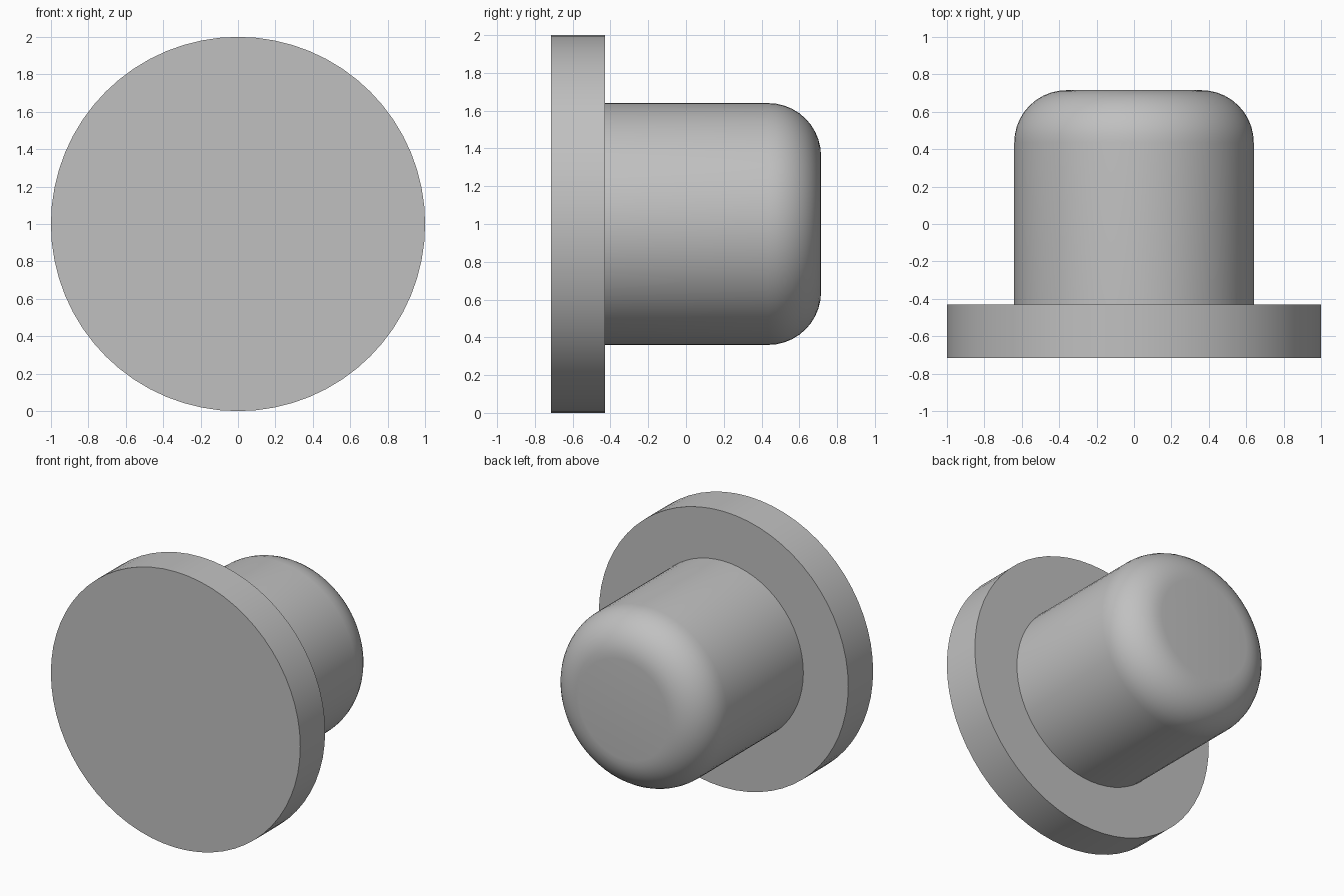
import bpy
import math
from mathutils import Matrix

cube = bpy.data.objects.get("Cube")
if cube:
    bpy.data.objects.remove(cube, do_unlink=True)

SEGMENTS = 64
FRONT, SHOULDER, BACK = -0.715, -0.43, 0.715
FLANGE_R, STEM_R, FILLET = 1.0, 0.64, 0.28

grey = bpy.data.materials.new("plain grey")
grey.use_nodes = True
colour = (0.53, 0.53, 0.53, 1)
grey.diffuse_color = colour
grey.node_tree.nodes["Principled BSDF"].inputs["Base Color"].default_value = colour


def lathe(name, profile):
    """Spin (radius, y) points about the y axis and cap both ends."""
    verts, faces = [], []
    for radius, y in profile:
        for i in range(SEGMENTS):
            a = math.tau * i / SEGMENTS
            verts.append((radius * math.cos(a), y, radius * math.sin(a)))
    for r in range(len(profile) - 1):
        for i in range(SEGMENTS):
            j = (i + 1) % SEGMENTS
            low, high = r * SEGMENTS, (r + 1) * SEGMENTS
            faces.append((low + i, high + i, high + j, low + j))
    faces.append(tuple(range(SEGMENTS)))
    last = (len(profile) - 1) * SEGMENTS
    faces.append(tuple(last + i for i in reversed(range(SEGMENTS))))
    mesh = bpy.data.meshes.new(name)
    mesh.from_pydata(verts, [], faces)
    mesh.transform(Matrix.Translation((0, 0, 1)))
    mesh.materials.append(grey)
    obj = bpy.data.objects.new(name, mesh)
    bpy.context.collection.objects.link(obj)
    bpy.ops.object.select_all(action='DESELECT')
    obj.select_set(True)
    bpy.context.view_layer.objects.active = obj
    bpy.ops.object.shade_smooth_by_angle(angle=math.radians(35))
    return obj


# Wide disc at the front
lathe("flange", [(FLANGE_R, FRONT), (FLANGE_R, SHOULDER)])

# Narrower plug with a rounded back rim
STEPS = 10
arc = [math.pi / 2 * k / STEPS for k in range(STEPS + 1)]
rim = [(STEM_R - FILLET + FILLET * math.cos(a),
        BACK - FILLET + FILLET * math.sin(a)) for a in arc]
lathe("stem", [(STEM_R, SHOULDER)] + rim)
